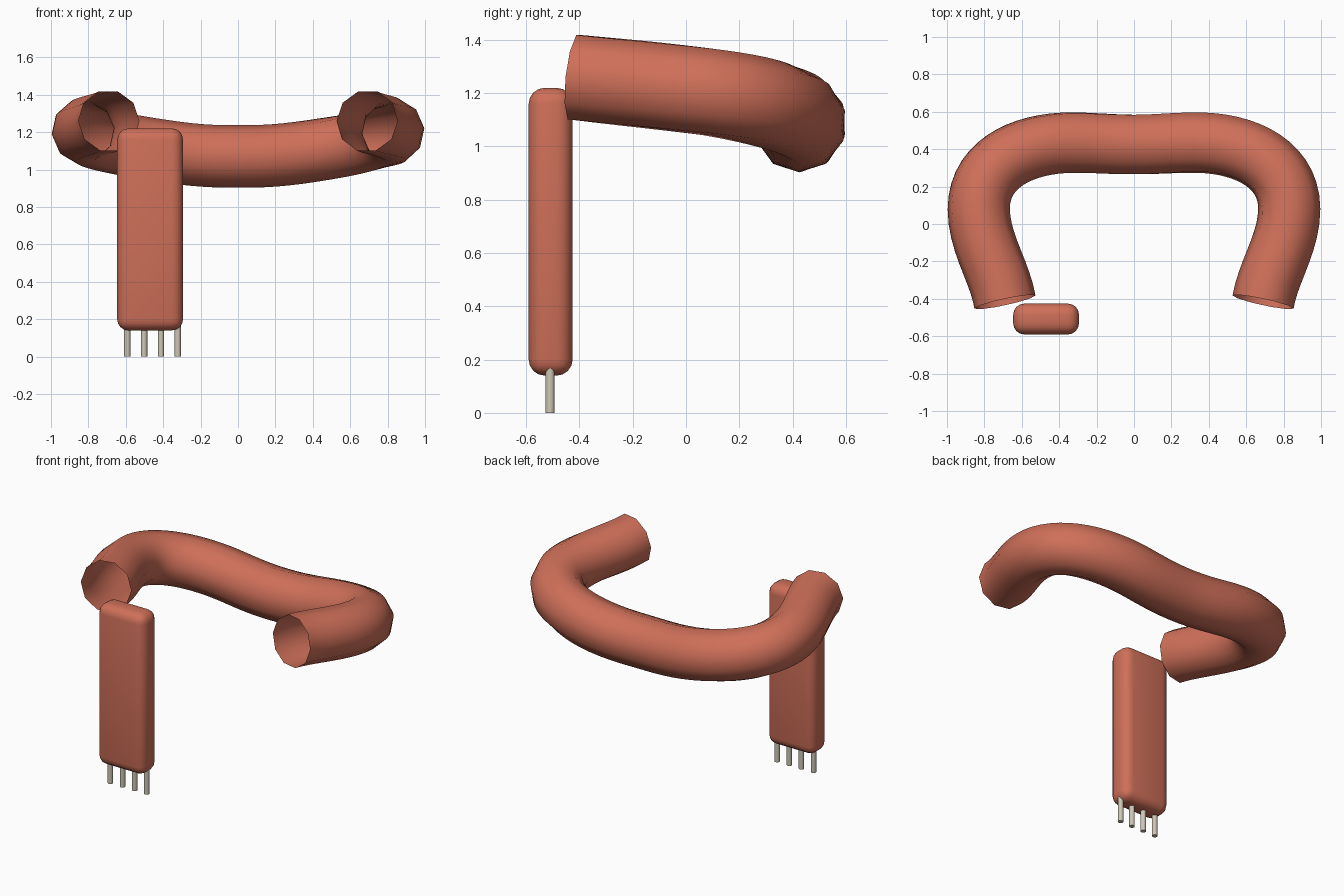
import bpy, bmesh, math
from mathutils import Vector
from mathutils.geometry import interpolate_bezier

if "Cube" in bpy.data.objects:
    bpy.data.objects.remove(bpy.data.objects["Cube"])


def material(name, color):
    m = bpy.data.materials.new(name)
    m.diffuse_color = color
    m.use_nodes = True
    m.node_tree.nodes["Principled BSDF"].inputs["Base Color"].default_value = m.diffuse_color
    return m


red = material("terracotta", (0.62, 0.16, 0.10, 1))
metal = material("pin_metal", (0.62, 0.57, 0.46, 1))


def finish(obj, mat, angle=40):
    obj.data.materials.append(mat)
    bpy.ops.object.select_all(action='DESELECT')
    obj.select_set(True)
    bpy.context.view_layer.objects.active = obj
    bpy.ops.object.shade_smooth_by_angle(angle=math.radians(angle))


def new_object(name, bm):
    me = bpy.data.meshes.new(name)
    bm.to_mesh(me)
    bm.free()
    obj = bpy.data.objects.new(name, me)
    bpy.context.collection.objects.link(obj)
    return obj


# Tube: open ten-sided sweep along a mirrored Bezier path (knot, handle, handle, knot)
segments = [
    ((0, .425, 1.07), (.12, .425, 1.07), (.20, .435, 1.073), (.33, .435, 1.09)),
    ((.33, .435, 1.09), (.58, .435, 1.125), (.83, .33, 1.17), (.83, .08, 1.205)),
    ((.83, .08, 1.205), (.83, -.10, 1.228), (.715, -.26, 1.243), (.69, -.417, 1.26)),
]
half = []
for seg, n in zip(segments, (6, 16, 10)):
    pts = interpolate_bezier(*[Vector(p) for p in seg], n)
    half += pts if not half else pts[1:]
path = [Vector((-p.x, p.y, p.z)) for p in reversed(half[1:])] + half

SIDES, RADIUS = 10, 0.167
bm = bmesh.new()
rings = []
last = len(path) - 1
for i, p in enumerate(path):
    tangent = (path[min(i + 1, last)] - path[max(i - 1, 0)]).normalized()
    side = tangent.cross(Vector((0, 0, 1))).normalized()
    up = side.cross(tangent)
    twist = math.radians(36) * i / last
    ring = []
    for k in range(SIDES):
        a = twist + 2 * math.pi * k / SIDES
        ring.append(bm.verts.new(p + RADIUS * (math.cos(a) * side + math.sin(a) * up)))
    rings.append(ring)
for r0, r1 in zip(rings, rings[1:]):
    for k in range(SIDES):
        j = (k + 1) % SIDES
        bm.faces.new((r0[k], r0[j], r1[j], r1[k]))
bmesh.ops.recalc_face_normals(bm, faces=bm.faces)
finish(new_object("bent_tube", bm), red, 60)

# Rounded upright block
bpy.ops.mesh.primitive_cube_add(size=1, location=(-0.47, -0.508, 0.68))
block = bpy.context.object
block.name = "upright_block"
block.scale = (0.352, 0.165, 1.08)
bpy.ops.object.transform_apply(location=False, rotation=False, scale=True)
bev = block.modifiers.new("rounding", 'BEVEL')
bev.width, bev.segments = 0.06, 4
bpy.ops.object.modifier_apply(modifier=bev.name)
finish(block, red)

# Four pins under the block
for i in range(4):
    bpy.ops.mesh.primitive_cylinder_add(
        vertices=12, radius=0.017, depth=0.17,
        location=(-0.592 + 0.09 * i, -0.51, 0.085))
    pin = bpy.context.object
    pin.name = f"pin_{i + 1}"
    finish(pin, metal)
